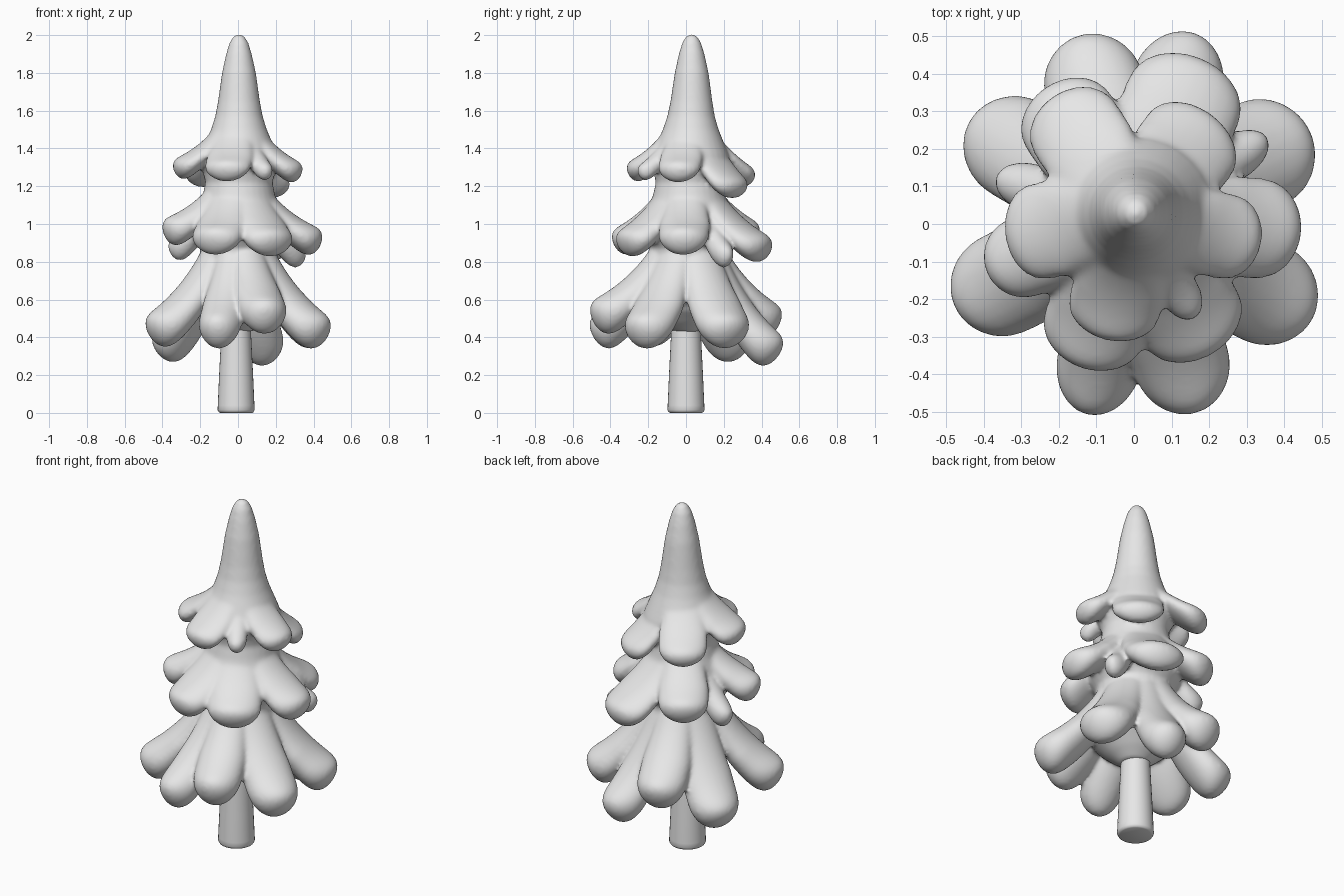
import bpy, bmesh, math
from mathutils import Vector

cube = bpy.data.objects.get("Cube")
if cube:
    bpy.data.objects.remove(cube, do_unlink=True)

grey = bpy.data.materials.new("plain_grey")
grey.use_nodes = True
grey.diffuse_color = (0.8, 0.8, 0.8, 1)
grey.node_tree.nodes["Principled BSDF"].inputs["Base Color"].default_value = (0.8, 0.8, 0.8, 1)


def loft(bm, rings):
    """Skin a list of closed point rings and cap both ends."""
    rows = [[bm.verts.new(p) for p in ring] for ring in rings]
    n = len(rows[0])
    for a, b in zip(rows, rows[1:]):
        for i in range(n):
            j = (i + 1) % n
            bm.faces.new((a[i], a[j], b[j], b[i]))
    bm.faces.new(rows[0][::-1])
    bm.faces.new(rows[-1])


def ring(centre, side, up, w, h, n=24):
    angles = [2 * math.pi * i / n for i in range(n)]
    return [centre + side * (w * math.cos(a)) + up * (h * math.sin(a)) for a in angles]


def lathe(bm, profile, axis):
    """Rings around a gently leaning axis; profile is (z, radius)."""
    x, y = Vector((1, 0, 0)), Vector((0, 1, 0))
    loft(bm, [ring(axis(z), x, y, r, r, 32) for z, r in profile])


def bough(bm, tip, width, thick, top_r, top_z):
    """Drooping tongue that flares out from the core to a blunt, heavy tip."""
    base = Vector((0, 0.015, 0))
    out = Vector((tip.x, tip.y, 0)) - base
    reach = out.length
    out.normalize()
    side = Vector((-out.y, out.x, 0))
    z = Vector((0, 0, 1))
    p0 = base + out * top_r + z * top_z
    p1 = base + out * (top_r + 0.31 * (reach - top_r)) + z * (tip.z + 0.33 * (top_z - tip.z))
    rings = []
    steps = 30
    for k in range(steps + 1):
        t = math.sin(k / steps * math.pi / 2)
        pos = p0 * (1 - t) ** 2 + p1 * (2 * t * (1 - t)) + tip * t ** 2
        tangent = ((p1 - p0) * (1 - t) + (tip - p1) * t).normalized()
        u = max(0, (t - 0.74) / 0.26)
        w = width * (0.6 + 0.4 * min(1, t / 0.6)) * math.sqrt(max(0, 1 - u ** 2.6))
        h = thick * (0.5 + 0.5 * t) * math.sqrt(max(0, 1 - u ** 5))
        rings.append(ring(pos, side, side.cross(tangent), max(w, 0.004), max(h, 0.004)))
    loft(bm, rings)


def finish(bm, name):
    bmesh.ops.recalc_face_normals(bm, faces=bm.faces)
    mesh = bpy.data.meshes.new(name)
    bm.to_mesh(mesh)
    bm.free()
    mesh.materials.append(grey)
    mesh.polygons.foreach_set("use_smooth", [True] * len(mesh.polygons))
    obj = bpy.data.objects.new(name, mesh)
    bpy.context.collection.objects.link(obj)
    return obj


# Foliage core: pointed crown, then a skirt under each tier
foliage = bmesh.new()
core = [(2.003, 0.012), (1.993, 0.03), (1.96, 0.05), (1.9, 0.068), (1.8, 0.09),
        (1.65, 0.111), (1.57, 0.126), (1.5, 0.148), (1.42, 0.182), (1.36, 0.207),
        (1.31, 0.212), (1.27, 0.19), (1.22, 0.178), (1.15, 0.192), (1.05, 0.225),
        (0.97, 0.25), (0.92, 0.24), (0.87, 0.205), (0.8, 0.205), (0.7, 0.235),
        (0.6, 0.25), (0.54, 0.21), (0.48, 0.14), (0.43, 0.07)]
lathe(foliage, core, lambda z: Vector((0.005, 0.005 + 0.025 * min(1, max(0, z - 0.7)), z)))

# Tiers of boughs: (thickness, top radius, top height, [(x, y, z, half width)])
tiers = [
    (0.066, 0.05, 1.56, [
        (-0.07, -0.3, 1.26, 0.125), (0.16, -0.245, 1.255, 0.055), (0.33, -0.05, 1.255, 0.115),
        (0.2, 0.28, 1.165, 0.14), (-0.21, 0.335, 1.23, 0.13), (-0.335, -0.03, 1.275, 0.13)]),
    (0.086, 0.08, 1.23, [
        (-0.14, -0.37, 0.885, 0.14), (0.2, -0.335, 0.875, 0.145), (0.435, -0.02, 0.885, 0.135),
        (0.175, 0.43, 0.845, 0.16), (-0.23, 0.355, 0.925, 0.135), (-0.385, -0.12, 0.94, 0.11),
        (0.345, 0.225, 0.8, 0.062), (-0.355, 0.12, 0.84, 0.066)]),
    (0.112, 0.1, 0.94, [
        (0.165, -0.485, 0.48, 0.13), (-0.12, -0.485, 0.395, 0.115), (-0.455, -0.215, 0.405, 0.14),
        (-0.41, 0.26, 0.315, 0.14), (-0.14, 0.48, 0.45, 0.135), (0.15, 0.48, 0.295, 0.125),
        (0.445, 0.24, 0.395, 0.15), (0.455, -0.245, 0.395, 0.14)]),
]
for thick, top_r, top_z, boughs in tiers:
    for x, y, z, width in boughs:
        slim = thick * min(1, 0.5 + 5 * width)
        bough(foliage, Vector((x, y, z)), width, slim, top_r, top_z)
tree = finish(foliage, "foliage")

# Fuse the boughs into one soft surface
fuse = tree.modifiers.new("fuse", 'REMESH')
fuse.mode = 'VOXEL'
fuse.voxel_size = 0.011
fuse.use_smooth_shade = True
soften = tree.modifiers.new("soften", 'SMOOTH')
soften.factor = 0.5
soften.iterations = 8

# Trunk: tapered post with a softened foot
post = bmesh.new()
lathe(post, [(0, 0.084), (0.004, 0.092), (0.015, 0.098), (0.04, 0.097), (0.2, 0.09),
             (0.4, 0.08), (0.7, 0.07)], lambda z: Vector((-0.01, 0, z)))
trunk = finish(post, "trunk")
for obj in bpy.context.selected_objects:
    obj.select_set(False)
trunk.select_set(True)
bpy.context.view_layer.objects.active = trunk
bpy.ops.object.shade_smooth_by_angle(angle=math.radians(50))
